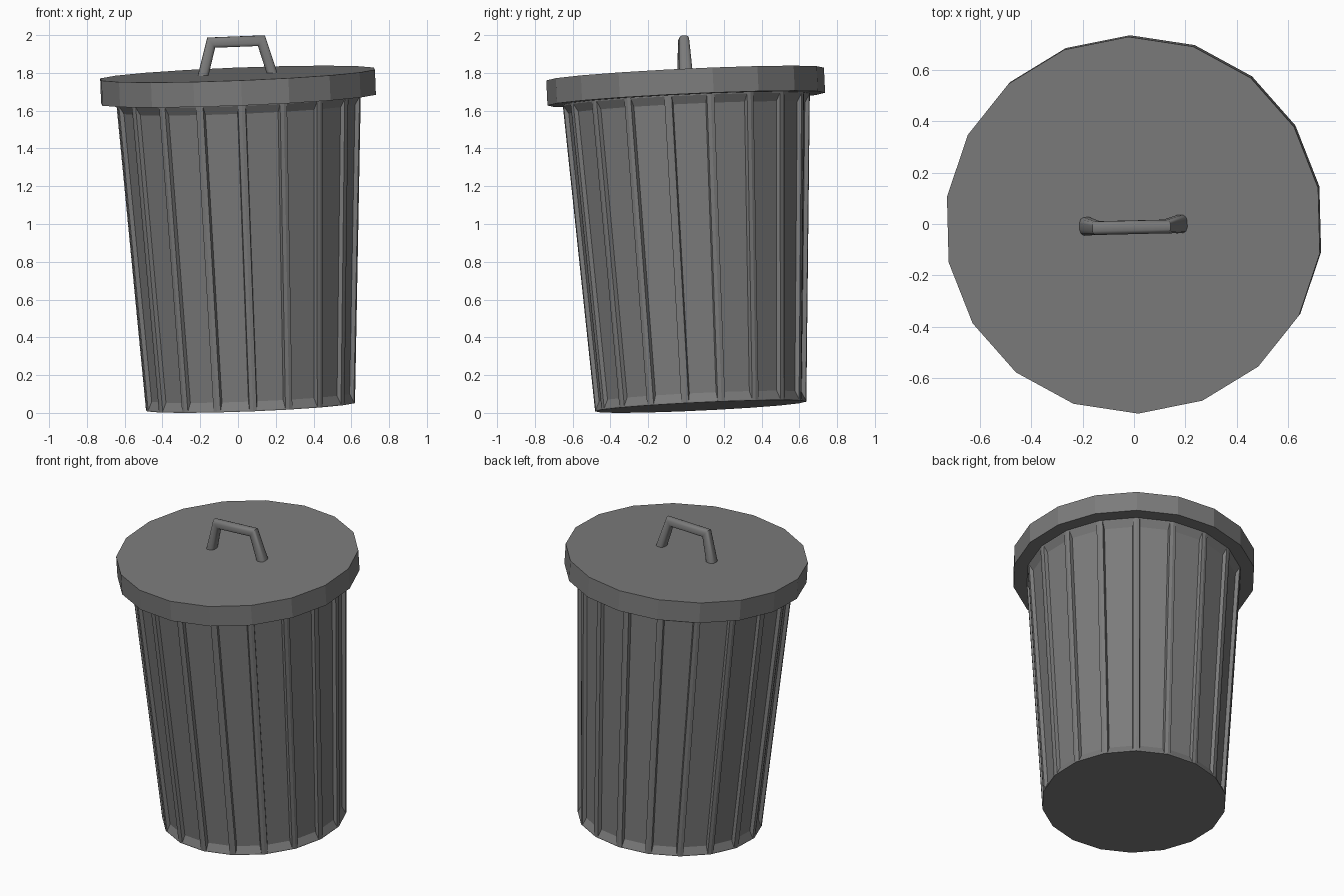
import bpy, bmesh, math
from mathutils import Vector, Matrix, Euler

cube = bpy.data.objects.get("Cube")
if cube:
    bpy.data.objects.remove(cube, do_unlink=True)

SIDES = 18
BODY_H, LID_TOP = 1.63, 1.763
BASE_R, RIM_R, LID_R = 0.56, 0.655, 0.736
RIB, DEPTH = 0.02, 0.022

# The whole can leans slightly
LEAN = Matrix.Translation((0.066, 0.078, 0.034)) @ Euler((0.046, -0.04, 0.024)).to_matrix().to_4x4()

grey = bpy.data.materials.new("dull_grey_metal")
grey.use_nodes = True
colour = (0.2, 0.2, 0.2, 1)
grey.diffuse_color = colour
grey.node_tree.nodes["Principled BSDF"].inputs["Base Color"].default_value = colour


def finish(name, bm):
    bmesh.ops.remove_doubles(bm, verts=bm.verts, dist=0.0005)
    bmesh.ops.recalc_face_normals(bm, faces=bm.faces)
    mesh = bpy.data.meshes.new(name)
    bm.to_mesh(mesh)
    bm.free()
    obj = bpy.data.objects.new(name, mesh)
    bpy.context.collection.objects.link(obj)
    mesh.materials.append(grey)
    obj.matrix_world = LEAN
    return obj


def ring(radius, z):
    return [Vector((radius * math.cos(a), radius * math.sin(a), z))
            for a in (math.radians(90) + math.tau * i / SIDES for i in range(SIDES))]


def add_face(bm, points):
    return bm.faces.new([bm.verts.new(p) for p in points])


def bridge(bm, loop_a, loop_b):
    n = len(loop_a)
    for i in range(n):
        j = (i + 1) % n
        add_face(bm, (loop_a[i], loop_a[j], loop_b[j], loop_b[i]))


# Tapered body: each side has a sunken panel, leaving ribs at the corners
bm = bmesh.new()
low, high = ring(BASE_R, 0), ring(RIM_R, BODY_H)
for i in range(SIDES):
    j = (i + 1) % SIDES
    a, b, c, d = low[i], low[j], high[j], high[i]
    normal = (b - a).cross(d - a).normalized()

    def outline(side, end, depth):
        loop = []
        for z, left in ((end, True), (end, False), (BODY_H - end, False), (BODY_H - end, True)):
            p, q = a.lerp(d, z / BODY_H), b.lerp(c, z / BODY_H)
            along = (q - p).normalized() * side
            loop.append((p + along if left else q - along) - normal * depth)
        return loop

    edge = outline(RIB, 0.006, 0)
    panel = outline(RIB + 0.007, 0.05, DEPTH)
    bridge(bm, [a, b, c, d], edge)
    bridge(bm, edge, panel)
    add_face(bm, panel)
add_face(bm, low)
finish("can_body", bm)

# Flat overhanging lid
bm = bmesh.new()
under, top = ring(LID_R, BODY_H), ring(LID_R, LID_TOP)
bridge(bm, under, top)
add_face(bm, under)
add_face(bm, top)
finish("lid", bm)

# Angular carrying handle with a rounded section, flared at the feet
bm = bmesh.new()


def section(x, z, wide_x, wide_z, half_y):
    loop = []
    for k in range(12):
        t = math.tau * (k + 0.5) / 12
        s, c = math.sin(t), math.cos(t)
        # squarish round section
        s, c = (math.copysign(abs(v) ** 0.7, v) for v in (s, c))
        loop.append(Vector((x + c * wide_x, s * half_y, LID_TOP + z + c * wide_z)))
    return loop


half = [(0.185, -0.01, 0.029, 0, 0.037), (0.133, 0.172, 0.02, 0.028, 0.027)]
path = [section(-x, z, -w, h, y) for x, z, w, h, y in half]
path += [section(*p) for p in reversed(half)]
for first, second in zip(path, path[1:]):
    bridge(bm, first, second)
add_face(bm, path[0])
add_face(bm, path[-1])
handle = finish("lid_handle", bm)
bpy.ops.object.select_all(action='DESELECT')
handle.select_set(True)
bpy.context.view_layer.objects.active = handle
bpy.ops.object.shade_smooth_by_angle(angle=math.radians(40))
